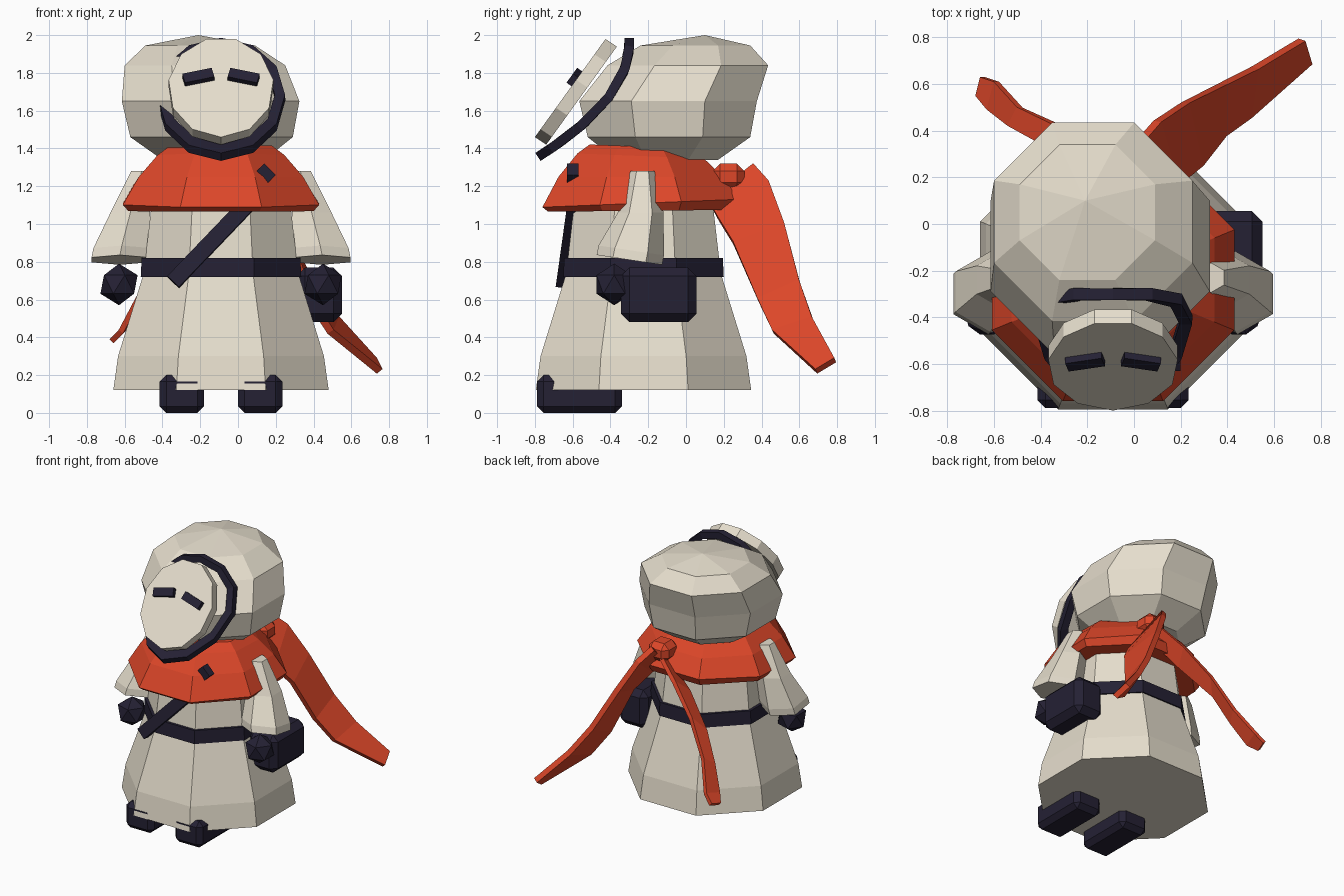
import bpy, bmesh
from math import sin, cos, pi, radians
from mathutils import Matrix, Vector

if "Cube" in bpy.data.objects:
    bpy.data.objects.remove(bpy.data.objects["Cube"])

CX, CY = -0.09, -0.225   # axis of the figure


def material(name, rgb):
    m = bpy.data.materials.new(name)
    m.diffuse_color = (*rgb, 1)
    m.use_nodes = True
    m.node_tree.nodes["Principled BSDF"].inputs["Base Color"].default_value = m.diffuse_color
    return m


CREAM = material("cream_cloth", (0.79, 0.73, 0.61))
RED = material("red_cloth", (0.72, 0.062, 0.022))
NAVY = material("dark_leather", (0.018, 0.015, 0.034))


def finish(name, bm, mat):
    bmesh.ops.recalc_face_normals(bm, faces=bm.faces)
    me = bpy.data.meshes.new(name)
    bm.to_mesh(me)
    bm.free()
    me.materials.append(mat)
    ob = bpy.data.objects.new(name, me)
    bpy.context.collection.objects.link(ob)
    return ob


def loft(name, rings, mat, n=8, apex=None):
    """Rings are (x, y, z, half width, tilt of z along y)."""
    bm = bmesh.new()
    rows = []
    for x, y, z, half, tilt in rings:
        r = half / cos(pi / n)
        row = []
        for i in range(n):
            a = 2 * pi * (i + 0.5) / n
            dy = r * sin(a)
            row.append(bm.verts.new((x + r * cos(a), y + dy, z + tilt * dy)))
        rows.append(row)
    for p, q in zip(rows, rows[1:]):
        for i in range(n):
            j = (i + 1) % n
            bm.faces.new((p[i], p[j], q[j], q[i]))
    bm.faces.new(rows[0])
    if apex:
        tip = bm.verts.new(apex)
        for i in range(n):
            bm.faces.new((rows[-1][i], rows[-1][(i + 1) % n], tip))
    else:
        bm.faces.new(rows[-1])
    return finish(name, bm, mat)


def box(name, loc, size, mat, rx=0, ry=0, bevel=0):
    bm = bmesh.new()
    rot = Matrix.Rotation(radians(rx), 4, 'X') @ Matrix.Rotation(radians(ry), 4, 'Y')
    bmesh.ops.create_cube(bm, size=1, matrix=Matrix.Translation(loc) @ rot @ Matrix.Diagonal((*size, 1)))
    ob = finish(name, bm, mat)
    if bevel:
        mod = ob.modifiers.new("bevel", 'BEVEL')
        mod.width, mod.segments = bevel, 1
    return ob


def ribbon(name, edge_a, edge_b, thick, mat, closed=False):
    """Strip between two edges, thickened."""
    bm = bmesh.new()
    a = [bm.verts.new(p) for p in edge_a]
    b = [bm.verts.new(p) for p in edge_b]
    n = len(a)
    for i in range(n if closed else n - 1):
        j = (i + 1) % n
        bm.faces.new((a[i], a[j], b[j], b[i]))
    ob = finish(name, bm, mat)
    mod = ob.modifiers.new("thickness", 'SOLIDIFY')
    mod.thickness, mod.offset = thick, 0
    return ob


# Robe and belt
loft("robe", [(CX, CY, z, h, 0) for z, h in
              ((0.12, 0.57), (0.30, 0.545), (0.72, 0.415), (0.82, 0.40), (1.08, 0.37), (1.36, 0.22))], CREAM)
loft("belt", [(CX, CY, 0.72, 0.425, 0), (CX, CY, 0.82, 0.42, 0)], NAVY)

# Shoulder scarf
loft("scarf", [(CX, -0.24, 1.07, 0.49, 0.01), (CX, -0.24, 1.11, 0.52, 0.04),
               (CX, -0.24, 1.25, 0.435, 0), (CX, -0.24, 1.36, 0.335, -0.04),
               (CX, -0.24, 1.41, 0.27, -0.04)], RED)

# Hood, drifting back towards its top
loft("hood", [(-0.13, -0.10, 1.34, 0.27, 0), (-0.14, -0.09, 1.46, 0.43, 0),
              (-0.145, -0.095, 1.65, 0.47, 0), (-0.175, 0.01, 1.84, 0.425, 0),
              (-0.20, 0.05, 1.945, 0.29, 0)], CREAM, apex=(-0.21, 0.10, 2.0))

# Face plate, a thick disc leaning back
bm = bmesh.new()
N = 11
front, back = [], []
for i in range(N):
    t = 2 * pi * i / N - pi / 2
    z = 1.725 + 0.265 * sin(t)
    p = Vector((CX + 0.28 * cos(t), -0.8 + 0.72 * (z - 1.46), z))
    front.append(bm.verts.new(p))
    back.append(bm.verts.new(p + Vector((0, 0.06, -0.04))))
for i in range(N):
    j = (i + 1) % N
    bm.faces.new((front[i], front[j], back[j], back[i]))
bm.faces.new(front)
bm.faces.new(back)
finish("face_plate", bm, CREAM)

# Dark rim around the face, curving into the hood
edges = ([], [])
for i in range(12):
    t = 2 * pi * i / 12 - pi / 2
    for edge, s in zip(edges, (1.0, 0.84)):
        z = 1.67 + 0.315 * s * sin(t)
        k = (z - 1.37) / 0.6
        edge.append((CX + 0.34 * s * cos(t), -0.76 + 0.94 * k - 0.48 * k * k, z))
ribbon("face_rim", *edges, 0.05, NAVY, closed=True)

# Paired parts: eyes, sleeves, hands, boots
for side, s in (("left", -1), ("right", 1)):
    box("eye_" + side, (CX + s * 0.12, -0.58, 1.77), (0.16, 0.06, 0.06), NAVY, rx=-36, ry=s * 14)
    loft("sleeve_" + side, [(CX + s * 0.535, -0.30, 0.81, 0.15, -0.15),
                            (CX + s * 0.525, -0.29, 0.86, 0.15, -0.15),
                            (CX + s * 0.48, -0.24, 1.06, 0.105, 0),
                            (CX + s * 0.42, -0.23, 1.28, 0.055, 0)], CREAM, n=6)
    bm = bmesh.new()
    bmesh.ops.create_icosphere(bm, subdivisions=1, radius=0.11,
                               matrix=Matrix.Translation((CX + s * 0.54, -0.38, 0.68)))
    finish("hand_" + side, bm, NAVY)
    box("boot_" + side, (CX + s * 0.207, -0.565, 0.1), (0.235, 0.45, 0.2), NAVY, bevel=0.035)

# Pouch, strap and clasp
box("pouch", (0.43, -0.145, 0.625), (0.24, 0.40, 0.29), NAVY, bevel=0.045)
box("strap", (-0.13, -0.63, 0.915), (0.62, 0.05, 0.085), NAVY, rx=-8, ry=-46.5)
box("clasp", (0.14, -0.60, 1.26), (0.085, 0.06, 0.085), NAVY, ry=-45)

# Scarf knot with two blowing tails
box("scarf_knot", (0.04, 0.225, 1.25), (0.17, 0.17, 0.14), RED, bevel=0.04)
ribbon("long_tail",
       [(0.03, 0.36, 1.31), (0.10, 0.44, 1.22), (0.22, 0.52, 1.0), (0.38, 0.60, 0.70), (0.52, 0.67, 0.50), (0.72, 0.79, 0.28)],
       [(0.08, 0.12, 1.12), (0.18, 0.17, 1.03), (0.28, 0.25, 0.90), (0.38, 0.38, 0.60), (0.49, 0.46, 0.43), (0.75, 0.69, 0.22)],
       0.04, RED)
ribbon("short_tail",
       [(0.0, 0.30, 1.22), (-0.15, 0.36, 1.10), (-0.34, 0.43, 0.90), (-0.49, 0.50, 0.66), (-0.59, 0.61, 0.46), (-0.65, 0.63, 0.40)],
       [(0.0, 0.20, 1.15), (-0.20, 0.25, 1.0), (-0.42, 0.36, 0.80), (-0.53, 0.42, 0.60), (-0.62, 0.49, 0.43), (-0.67, 0.55, 0.38)],
       0.03, RED)
